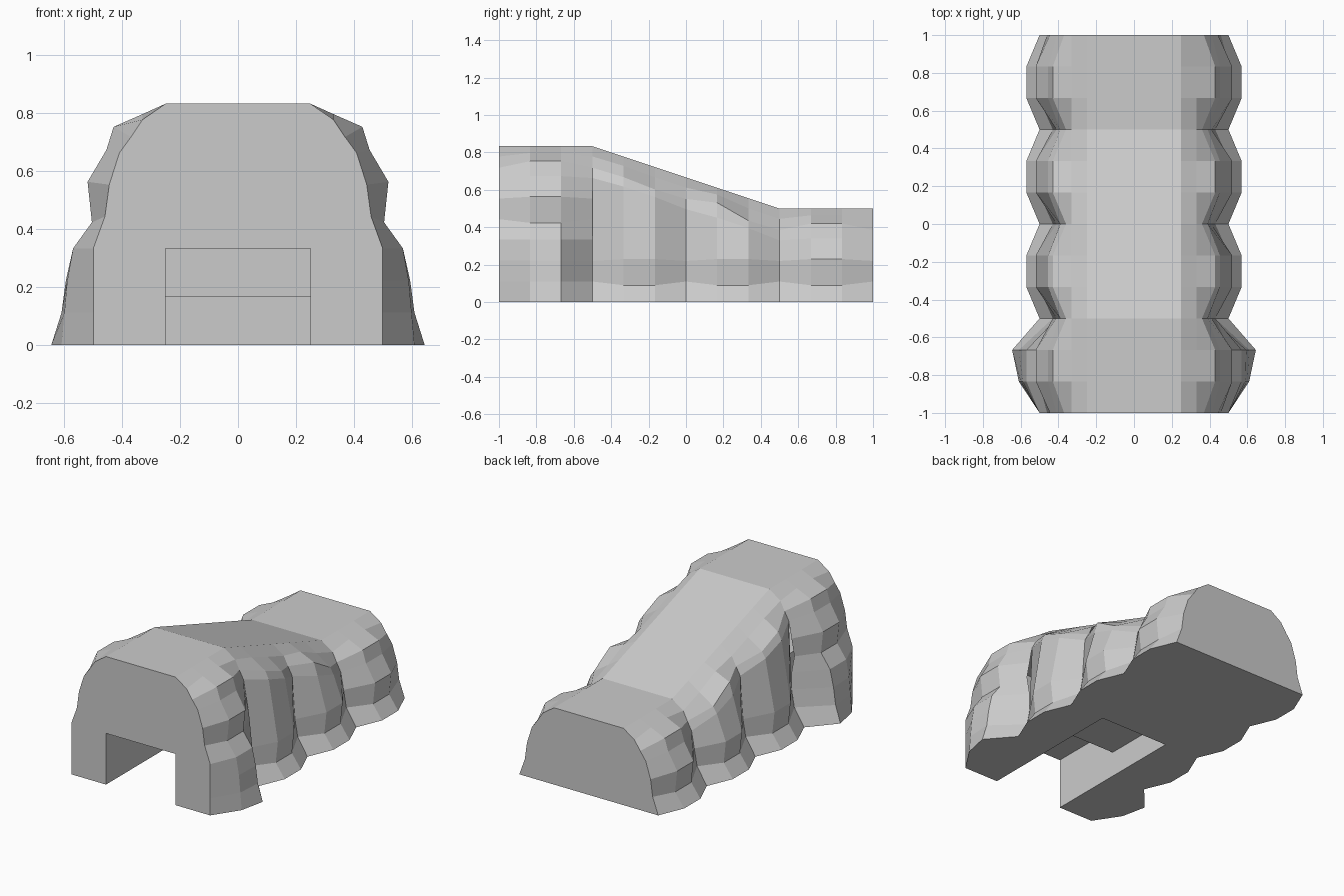
import bpy, bmesh

if "Cube" in bpy.data.objects:
    bpy.data.objects.remove(bpy.data.objects["Cube"])

T = 1 / 3   # height of the front opening
S = 1 / 6   # height of the inner step


def roof(y):
    # Roof height along the length: high front, slope, low back
    return T + 0.5 - T * min(1, max(0, y + 0.5))


# Half cross-sections (x, z), bottom to top, stretched to height h
def end(h, b=0):
    return [(.5, b), (.46, b + .11), (.445, b + .22), (.41, h - .17),
            (.37, h - .115), (.33, h - .055), (.25, h)]


def pinch(h, b=0):
    foot = .5 if b == 0 else .41
    return [(foot, b), (.43, b + .11), (.41, b + .22), (.39, h - .17),
            (.36, h - .115), (.33, h - .055), (.25, h)]


def bulge(h, b=0, drop=.08):
    return [(.57, b), (.505, b + .09), (.52, b + .23), (.455, h - .16),
            (.43, h - drop), (.33, h - drop * .45), (.25, h)]


def skirt(*xs):
    # Leg wall rows beneath the front block
    return [(x, i * T / 3) for i, x in enumerate(xs)]


def loft(name, columns, slot=0, cap_first=False, cap_last=False, walls=()):
    bm = bmesh.new()
    rings = []
    for y, half in columns:
        loop = half + [(-x, z) for x, z in reversed(half)]
        if slot:
            loop += [(-.25, 0), (-.25, slot), (.25, slot), (.25, 0)]
        rings.append([bm.verts.new((x, y, z)) for x, z in loop])
    for a, b in zip(rings, rings[1:]):
        n = len(a)
        for i in range(n):
            j = (i + 1) % n
            bm.faces.new((a[i], a[j], b[j], b[i]))
    if cap_first:
        bm.faces.new(list(reversed(rings[0])))
    if cap_last:
        bm.faces.new(rings[-1])
    bmesh.ops.recalc_face_normals(bm, faces=bm.faces)
    # Upright walls closing the stepped slot, facing the front
    for y, z0, z1 in walls:
        bm.faces.new([bm.verts.new(p) for p in (
            (-.25, y, z0), (.25, y, z0), (.25, y, z1), (-.25, y, z1))])
    me = bpy.data.meshes.new(name)
    bm.to_mesh(me)
    bm.free()
    ob = bpy.data.objects.new(name, me)
    bpy.context.collection.objects.link(ob)
    return ob


# Front block standing on two flared legs
h = T + .5
loft("front_block", [
    (-1, skirt(.5, .5, .5) + end(h, T)),
    (-.833, skirt(.61, .60, .59) + bulge(h, T)),
    (-.667, skirt(.645, .61, .595) + bulge(h, T)),
    (-.5, skirt(.5, .43, .41) + pinch(h, T)),
], slot=T, cap_first=True)

# Upper sloping segment above the inner step
loft("upper_slope", [
    (-.5, pinch(roof(-.5))),
    (-.333, bulge(roof(-.333), drop=.11)),
    (-.167, bulge(roof(-.167), drop=.12)),
    (0, pinch(roof(0))),
], slot=S, walls=[(-.5, S, T), (0, 0, S)])

# Lower slope and flat back segment
loft("lower_back", [
    (0, pinch(roof(0))),
    (.167, bulge(roof(.167))),
    (.333, bulge(roof(.333), drop=.12)),
    (.5, pinch(roof(.5))),
    (.667, bulge(roof(.667))),
    (.833, bulge(roof(.833))),
    (1, end(roof(1))),
], cap_last=True)
